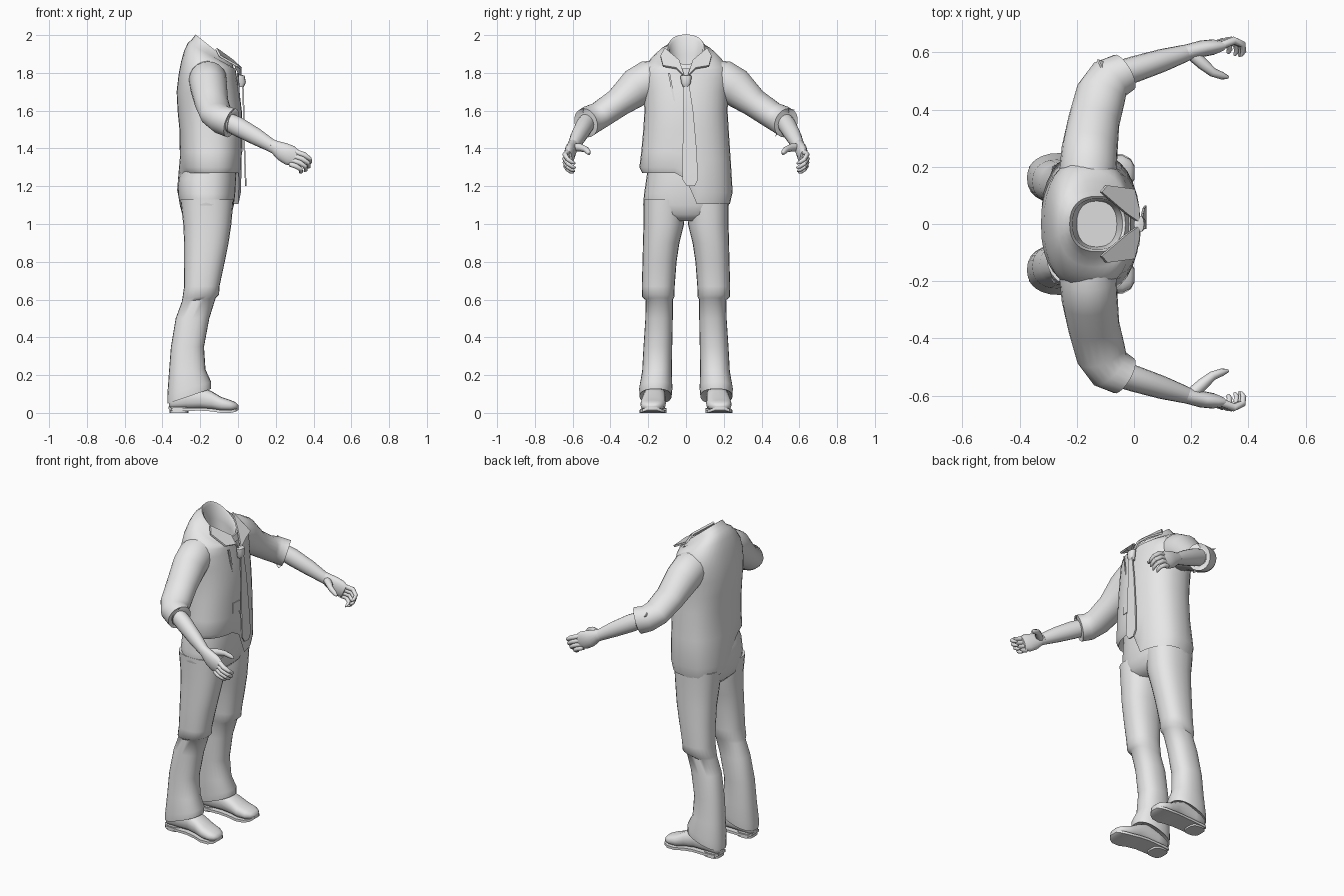
import bpy, bmesh, math
from mathutils import Vector

grey = bpy.data.materials.new("plain_grey")
grey.diffuse_color = (0.8, 0.8, 0.8, 1)


def finish(name, bm, angle=50):
    bmesh.ops.recalc_face_normals(bm, faces=bm.faces)
    me = bpy.data.meshes.new(name)
    bm.to_mesh(me)
    bm.free()
    ob = bpy.data.objects.new(name, me)
    bpy.context.collection.objects.link(ob)
    me.materials.append(grey)
    bpy.ops.object.select_all(action='DESELECT')
    ob.select_set(True)
    bpy.context.view_layer.objects.active = ob
    bpy.ops.object.shade_smooth_by_angle(angle=math.radians(angle))
    return ob


def loft(name, rings, angle=50):
    """Skin a list of closed rings and cap both ends."""
    bm = bmesh.new()
    rows = [[bm.verts.new(p) for p in r] for r in rings]
    n = len(rows[0])
    for a, b in zip(rows, rows[1:]):
        for i in range(n):
            j = (i + 1) % n
            bm.faces.new((a[i], a[j], b[j], b[i]))
    bm.faces.new(rows[0])
    bm.faces.new(rows[-1])
    return finish(name, bm, angle)


def oval(t, power):
    c, s = math.cos(t), math.sin(t)
    return (math.copysign(abs(c) ** (2 / power), c),
            math.copysign(abs(s) ** (2 / power), s))


def level_ring(z, x0, x1, y0, y1, tilt=0.0, n=32, power=2.35):
    """Roughly horizontal ring; tilt is the slope of z along x."""
    out = []
    for i in range(n):
        c, s = oval(2 * math.pi * i / n, power)
        dx = c * (x1 - x0) / 2
        out.append(Vector(((x0 + x1) / 2 + dx, (y0 + y1) / 2 + s * (y1 - y0) / 2, z + tilt * dx)))
    return out


def limb(name, path, side, n=16):
    """Tube along points (x, y, z, half width, half height); side mirrors y."""
    pts = [Vector(p[:3]) for p in path]
    rings = []
    for i, p in enumerate(path):
        t = (pts[min(i + 1, len(pts) - 1)] - pts[max(i - 1, 0)]).normalized()
        u = t.cross(Vector((0, 0, 1))).normalized()
        v = u.cross(t)
        ring = []
        for k in range(n):
            a = 2 * math.pi * k / n
            q = pts[i] + u * p[3] * math.cos(a) + v * p[4] * math.sin(a)
            ring.append(Vector((q.x, q.y * side, q.z)))
        rings.append(ring)
    return loft(name, rings)


def plate(name, pts, push=(0.006, 0, 0)):
    """Thin slab from an outline."""
    d = Vector(push)
    return loft(name, [[Vector(p) for p in pts], [Vector(p) + d for p in pts]], 30)


def smooth(a, b, v):
    t = min(max((v - a) / (b - a), 0), 1)
    return t * t * (3 - 2 * t)


# Shirt body with open neck; the left half of the hem hangs untucked
shirt = [(1.33, -.27, -.01, .20, 0), (1.27, -.285, .005, .232, 0), (1.30, -.303, .018, .247, 0),
         (1.38, -.303, .02, .237, 0), (1.5, -.31, .022, .226, 0), (1.6, -.32, .02, .22, 0),
         (1.7, -.325, .008, .225, 0), (1.78, -.315, -.005, .232, -.05), (1.835, -.302, -.012, .217, -.15),
         (1.87, -.285, -.012, .185, -.35), (1.89, -.265, -.012, .15, -.55),
         (1.895, -.245, -.018, .118, -.72), (1.925, -.225, -.03, .097, -.8),
         (1.915, -.215, -.04, .088, -.8), (1.85, -.21, -.05, .085, -.6), (1.78, -.2, -.06, .08, -.2)]
rings = []
for z, x0, x1, yh, tilt in shirt:
    ring = level_ring(z, x0, x1, -yh, yh, tilt)
    if z < 1.4:
        f = min((1.42 - z) / 0.15, 1)
        for p in ring:
            k = f * (smooth(-.02, .05, p.y) if p.x > -.14 else smooth(-.12, .1, p.y))
            p.z -= 0.165 * k
            p.x -= 0.03 * k * (p.x < -.2)
    rings.append(ring)
loft("shirt", rings, 60)

# Trouser seat
seat = [(1.31, -.28, -.015, .2), (1.24, -.315, -.01, .21), (1.16, -.318, -.015, .222),
        (1.1, -.308, -.022, .227), (1.05, -.295, -.035, .2), (1.015, -.26, -.07, .10)]
loft("trouser_seat", [level_ring(z, a, b, -y, y) for z, a, b, y in seat])

# Trouser legs: z, back, front, inner, outer, tilt
leg = [(1.13, -.305, -.024, .004, .226, 0), (1.0, -.29, -.035, .01, .225, 0),
       (.9, -.285, -.05, .035, .228, 0), (.8, -.285, -.07, .05, .23, 0), (.67, -.285, -.098, .06, .234, 0),
       (.615, -.295, -.10, .062, .232, .12), (.598, -.298, -.118, .07, .213, .12),
       (.5, -.33, -.152, .07, .215, 0), (.35, -.355, -.18, .073, .225, 0),
       (.22, -.366, -.172, .075, .232, .1), (.13, -.374, -.142, .072, .248, .3),
       (.088, -.374, -.142, .076, .246, .34), (.1, -.35, -.16, .09, .23, .34)]

# Shoes along x: x, bottom, top, half width, centre y
shoe = [(-.365, .03, .09, .03, .165), (-.35, .02, .12, .05, .165), (-.28, .02, .14, .056, .165),
        (-.2, .022, .14, .058, .166), (-.14, .018, .115, .062, .17), (-.09, .01, .085, .067, .174),
        (-.04, .01, .068, .062, .178), (-.012, .016, .056, .045, .18), (.002, .026, .042, .02, .18)]

for s, tag in ((1, "left"), (-1, "right")):
    loft(tag + "_trouser_leg",
         [level_ring(z, a, b, s * i, s * o, t, 24, 2.3) for z, a, b, i, o, t in leg])

    # Shoe upper, sole and heel
    upper, sole = [], []
    for x, z0, z1, w, cy in shoe:
        sec = [oval(2 * math.pi * k / 16, 2.6) for k in range(16)]
        upper.append([Vector((x, s * (cy + w * c), (z0 + z1) / 2 + (z1 - z0) / 2 * q)) for c, q in sec])
        b = max(z0 - .01, 0)
        sole.append([Vector((x * 1.005, s * (cy + dy * (w + .004)), b + dz))
                     for dy, dz in ((-1, 0), (1, 0), (1, .015), (-1, .015))])
    loft(tag + "_shoe_upper", upper)
    loft(tag + "_shoe_sole", sole, 30)
    loft(tag + "_shoe_heel", [level_ring(z, -.362, -.262, s * .112, s * .218, 0, 16, 3)
                              for z in (0, .03)], 30)

    # Rolled sleeve and bare forearm
    limb(tag + "_sleeve", [(-.165, .12, 1.79, .09, .08), (-.16, .19, 1.765, .10, .105),
                           (-.155, .26, 1.725, .098, .103), (-.14, .36, 1.642, .09, .077),
                           (-.115, .455, 1.577, .088, .072), (-.085, .505, 1.552, .08, .077),
                           (-.035, .53, 1.535, .07, .08), (-.045, .528, 1.537, .05, .055)], s, 20)
    limb(tag + "_forearm", [(-.08, .515, 1.555, .046, .046), (0, .54, 1.515, .046, .052),
                            (.1, .572, 1.46, .04, .045), (.18, .597, 1.413, .03, .034)], s)

    # Hand with curled fingers and thumb
    limb(tag + "_palm", [(.165, .593, 1.42, .03, .034), (.195, .602, 1.407, .028, .036),
                         (.235, .612, 1.383, .029, .05), (.275, .618, 1.363, .027, .054),
                         (.305, .622, 1.35, .018, .044)], s)
    for i, size in enumerate((1, 1.03, .95, .75)):
        base = Vector((.29, .623, 1.35)) + Vector((.4, 0, .9)) * (.036 - .024 * i)
        steps = ((0, 0, 0, .014), (.045, .018, -.015, .014), (.075, .005, -.038, .012),
                 (.078, -.02, -.056, .010), (.07, -.036, -.062, .005))
        limb(f"{tag}_finger_{i + 1}", [(*(base + Vector(p[:3]) * size), p[3], p[3]) for p in steps], s, 8)
    limb(tag + "_thumb", [(.2, .595, 1.405, .022, .022), (.24, .56, 1.405, .021, .021),
                          (.275, .53, 1.395, .016, .017), (.31, .517, 1.38, .013, .014),
                          (.328, .513, 1.37, .006, .007)], s, 8)

    # Collar wing
    plate(tag + "_collar_wing", [(-.12, s * .112, 1.925), (-.10, s * .135, 1.885), (-.005, s * .122, 1.832),
                                 (.012, s * .05, 1.82), (.01, s * .008, 1.775), (-.03, s * .035, 1.86)],
          (.008, 0, .008))

# Torn points on the left cuff
plate("torn_cuff_upper", [(-.09, .49, 1.625), (-.13, .575, 1.605), (-.07, .55, 1.56)])
plate("torn_cuff_lower", [(-.03, .51, 1.50), (-.10, .49, 1.50), (-.05, .47, 1.46)])

# Tie hanging loose, with knot
tie = [(1.77, -.02, .022, .012), (1.73, -.014, .018, .022), (1.6, -.012, .038, .026),
       (1.4, -.018, .056, .03), (1.235, -.018, .064, .036), (1.2, .005, .045, .036)]
loft("tie", [[Vector((x + d, y, z)) for y, d in ((a, 0), (b, 0), (b, .008), (a, .008))]
             for z, a, b, x in tie], 30)
loft("tie_knot", [level_ring(z, .0, f, -w, w, 0, 12) for z, f, w in
                  ((1.725, .03, .016), (1.75, .042, .026), (1.785, .035, .03), (1.79, .02, .02))])

# Shirt front edge and square pocket
plate("front_edge", [(-.006, -.095, 1.80), (-.002, -.085, 1.80), (.019, -.008, 1.38), (.019, -.014, 1.38)])
plate("pocket", [(.013, -.075, 1.40), (.018, -.02, 1.40), (.018, -.02, 1.465), (.013, -.075, 1.465)])
